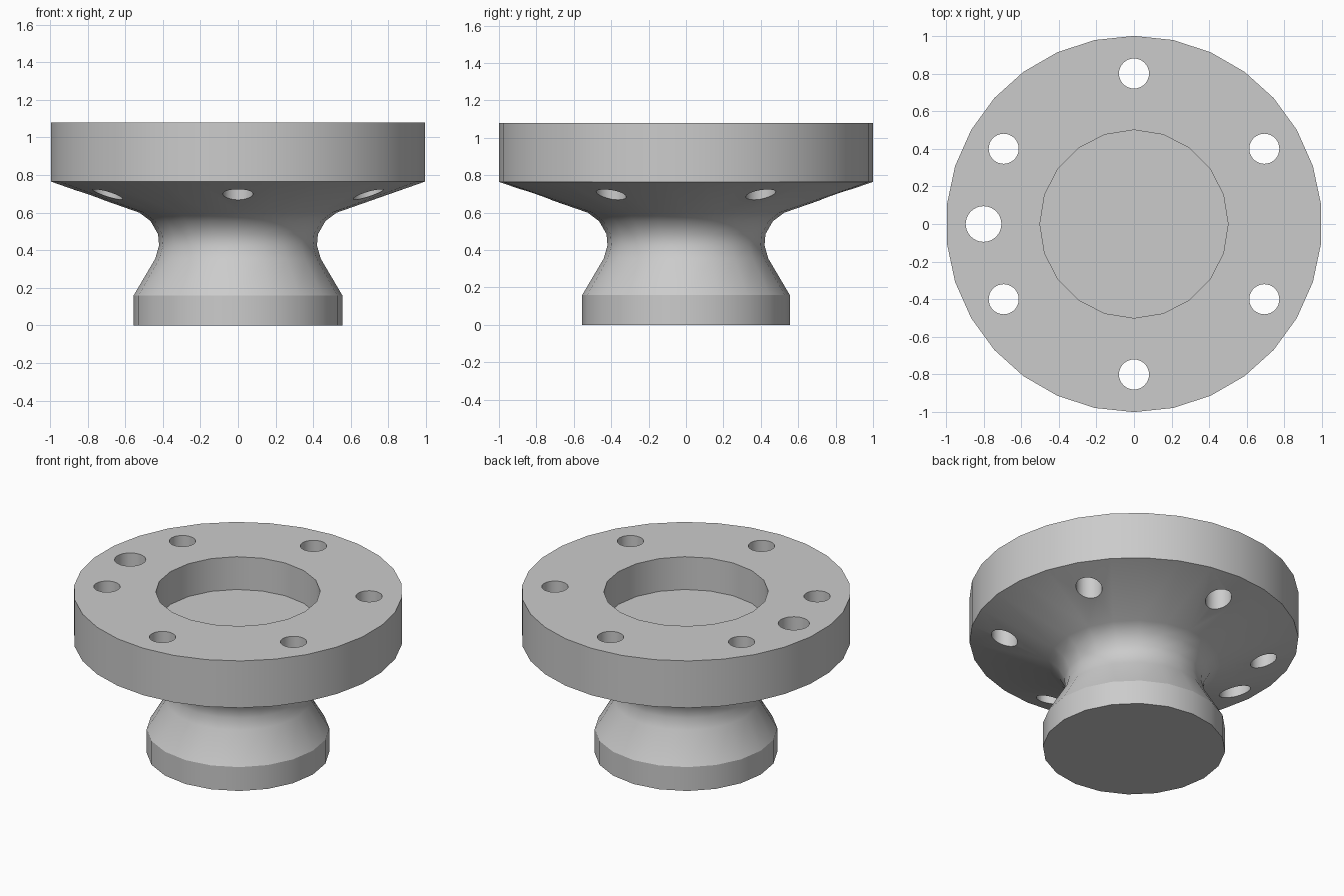
import bpy, bmesh
from math import sin, cos, pi, radians

cube = bpy.data.objects.get("Cube")
if cube:
    bpy.data.objects.remove(cube, do_unlink=True)

grey = bpy.data.materials.new("plain_grey")
grey.use_nodes = True
COLOUR = (0.6, 0.6, 0.6, 1)
grey.diffuse_color = COLOUR
grey.node_tree.nodes["Principled BSDF"].inputs["Base Color"].default_value = COLOUR


def ring(bm, radius, z, sides):
    """Closed loop of edges with one vertex on the +y axis."""
    verts = [bm.verts.new((radius * sin(2 * pi * i / sides),
                           radius * cos(2 * pi * i / sides), z)) for i in range(sides)]
    edges = [bm.edges.new((verts[i - 1], verts[i])) for i in range(sides)]
    return verts, edges


def turned_object(name, profile):
    """Capped solid of revolution from (radius, height, sides) rows."""
    bm = bmesh.new()
    rings = [ring(bm, *row) for row in profile]
    for lower, upper in zip(rings, rings[1:]):
        bmesh.ops.bridge_loops(bm, edges=lower[1] + upper[1])
    bm.faces.new(rings[0][0])
    bm.faces.new(rings[-1][0])
    bmesh.ops.recalc_face_normals(bm, faces=bm.faces)
    mesh = bpy.data.meshes.new(name)
    bm.to_mesh(mesh)
    bm.free()
    mesh.materials.append(grey)
    obj = bpy.data.objects.new(name, mesh)
    bpy.context.collection.objects.link(obj)
    return obj


def drill(body, name, radius, bottom, sides, x=0, y=0):
    """Cut a vertical round hole down to the given height."""
    cutter = turned_object(name, [(radius, bottom, sides), (radius, 1.3, sides)])
    cutter.location = (x, y, 0)
    cutter.hide_render = True
    cutter.hide_set(True)
    cut = body.modifiers.new(name, 'BOOLEAN')
    cut.operation = 'DIFFERENCE'
    cut.solver = 'EXACT'
    cut.object = cutter
    return cutter


# Foot, rounded neck, sloping underside and thick flange
BASE, RIM = 20, 30
body = turned_object("flanged_hub", [
    (0.555, 0, BASE), (0.555, 0.16, BASE), (0.44, 0.355, BASE), (0.42, 0.425, BASE),
    (0.425, 0.485, BASE), (0.465, 0.555, BASE), (0.525, 0.6, BASE),
    (1, 0.765, RIM), (1, 1.08, RIM)])

# Central pocket, six bolt holes and one wider locating hole
cutters = [drill(body, "pocket_cutter", 0.5, 0.86, 20)]
for i in range(6):
    a = radians(30 + 60 * i)
    cutters.append(drill(body, f"bolt_hole_cutter_{i + 1}", 0.08, 0.3, 32,
                         0.8 * cos(a), 0.8 * sin(a)))
cutters.append(drill(body, "locating_hole_cutter", 0.095, 0.3, 32, -0.8))

# Bake the cuts, drop the cutters and smooth the curved walls
bpy.ops.object.select_all(action='DESELECT')
body.select_set(True)
bpy.context.view_layer.objects.active = body
for cut in list(body.modifiers):
    bpy.ops.object.modifier_apply(modifier=cut.name)
for cutter in cutters:
    bpy.data.objects.remove(cutter, do_unlink=True)
bpy.ops.object.shade_smooth_by_angle(angle=radians(30))
